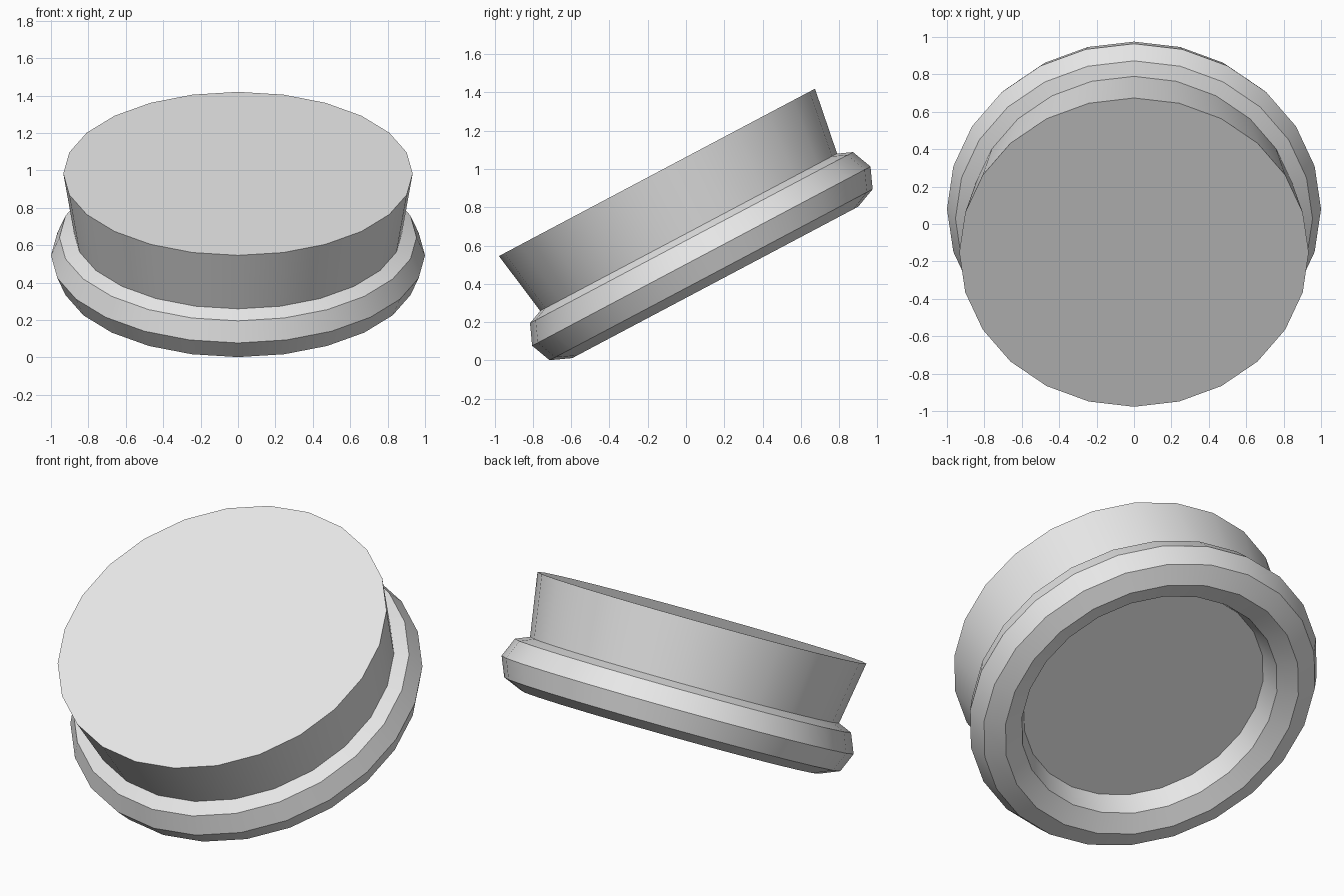
import bpy
from math import radians
from mathutils import Matrix, Vector

if "Cube" in bpy.data.objects:
    bpy.data.objects.remove(bpy.data.objects["Cube"], do_unlink=True)

SIDES = 24
TILT = radians(27.9)
RING_CENTRE = Vector((0, 0.08, 0.545))
PLUG_HEIGHT = 0.495

grey = bpy.data.materials.new("light_grey")
grey.use_nodes = True
grey.diffuse_color = (0.8, 0.8, 0.8, 1)
grey.node_tree.nodes["Principled BSDF"].inputs["Base Color"].default_value = (0.8, 0.8, 0.8, 1)


def finish(name, along_axis=0.0):
    """Name, colour and tilt the active part, offset along the tilted axis."""
    part = bpy.context.object
    part.name = name
    part.data.materials.append(grey)
    bpy.ops.object.shade_smooth_by_angle(angle=radians(30))
    tilt = Matrix.Rotation(TILT, 4, "X")
    part.matrix_world = Matrix.Translation(RING_CENTRE) @ tilt @ Matrix.Translation((0, 0, along_axis))


# Octagonal-section ring around the base
bpy.ops.mesh.primitive_torus_add(major_segments=SIDES, minor_segments=8,
                                 major_radius=0.845, minor_radius=0.155)
finish("base_ring")

# Flared plug with closed ends, seated at the middle of the ring
bpy.ops.mesh.primitive_cone_add(vertices=SIDES, radius1=0.855, radius2=0.934,
                                depth=PLUG_HEIGHT)
finish("flared_plug", PLUG_HEIGHT / 2)
